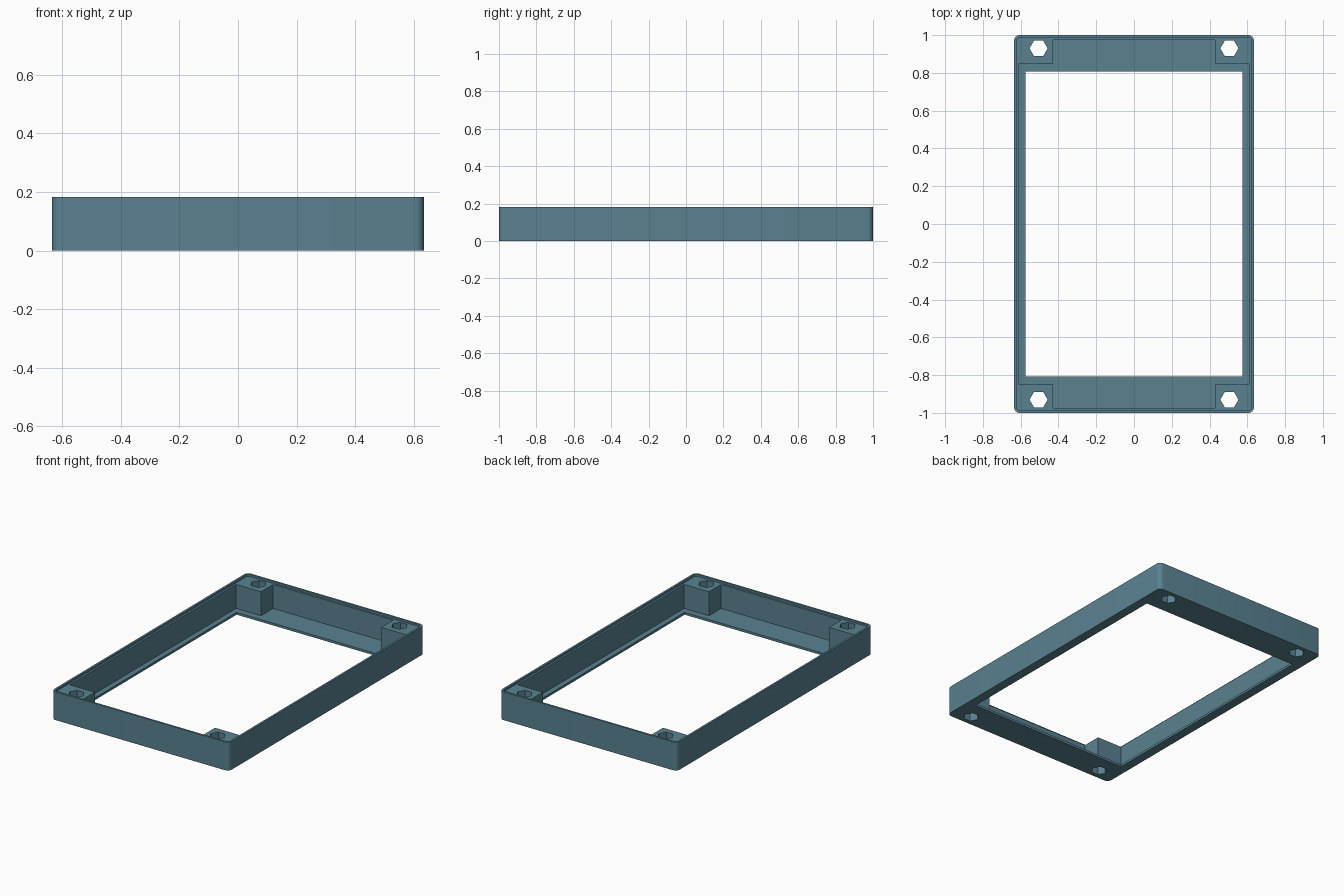
import bpy, bmesh, math

default = bpy.data.objects.get("Cube")
if default:
    bpy.data.objects.remove(default, do_unlink=True)

HX, HY, HEIGHT = 0.635, 1.0, 0.183      # outer half sizes and height
LEDGE, FLOOR = 0.17, 0.015              # post top and floor top
EPS = 0.05                              # cutter overshoot

teal = bpy.data.materials.new("slate teal")
teal.use_nodes = True
colour = (0.1, 0.222, 0.279, 1)
teal.diffuse_color = colour
teal.node_tree.nodes["Principled BSDF"].inputs["Base Color"].default_value = colour


def prism(name, outline, z0, z1):
    """Extrude a counter-clockwise outline from z0 to z1."""
    bm = bmesh.new()
    face = bm.faces.new([bm.verts.new((x, y, z0)) for x, y in outline])
    out = bmesh.ops.extrude_face_region(bm, geom=[face])
    top = [v for v in out["geom"] if isinstance(v, bmesh.types.BMVert)]
    bmesh.ops.translate(bm, verts=top, vec=(0, 0, z1 - z0))
    bmesh.ops.recalc_face_normals(bm, faces=bm.faces)
    mesh = bpy.data.meshes.new(name)
    bm.to_mesh(mesh)
    bm.free()
    mesh.materials.append(teal)
    obj = bpy.data.objects.new(name, mesh)
    bpy.context.collection.objects.link(obj)
    return obj


def rounded(hx, hy, r, steps=6):
    """Rounded rectangle outline."""
    pts = []
    for q, (sx, sy) in enumerate([(1, 1), (-1, 1), (-1, -1), (1, -1)]):
        for i in range(steps + 1):
            a = (q + i / steps) * math.pi / 2
            pts.append((sx * (hx - r) + r * math.cos(a),
                        sy * (hy - r) + r * math.sin(a)))
    return pts


def rectangle(hx, hy):
    return [(hx, hy), (-hx, hy), (-hx, -hy), (hx, -hy)]


def notched(hx, hy, px, py):
    """Rectangle with its corners left out, where the posts stand."""
    return [(hx, -py), (hx, py), (px, py), (px, hy), (-px, hy), (-px, py),
            (-hx, py), (-hx, -py), (-px, -py), (-px, -hy), (px, -hy), (px, -py)]


def hexagon(cx, cy, r):
    return [(cx + r * math.cos(i * math.pi / 3), cy + r * math.sin(i * math.pi / 3))
            for i in range(6)]


# Solid block with rounded vertical corners
frame = prism("bezel_frame", rounded(HX, HY, 0.03), 0, HEIGHT)

# Shallow lip, main pocket, window and screw holes
cutters = [
    prism("lip_cutter", rounded(0.622, 0.987, 0.017), LEDGE, HEIGHT + EPS),
    prism("pocket_cutter", notched(0.609, 0.974, 0.43, 0.85), FLOOR, HEIGHT + EPS),
    prism("window_cutter", rectangle(0.575, 0.807), -EPS, HEIGHT + EPS / 2),
]
for sx in (-1, 1):
    for sy in (-1, 1):
        cutters.append(prism("screw_hole_cutter", hexagon(sx * 0.505, sy * 0.93, 0.048),
                             -EPS, HEIGHT + EPS))

for cutter in cutters:
    cutter.hide_render = True
    mod = frame.modifiers.new(cutter.name, "BOOLEAN")
    mod.operation = "DIFFERENCE"
    mod.solver = "EXACT"
    mod.object = cutter

# Bake the cuts and drop the cutters
bpy.context.view_layer.update()
depsgraph = bpy.context.evaluated_depsgraph_get()
result = bpy.data.meshes.new_from_object(frame.evaluated_get(depsgraph))
frame.modifiers.clear()
frame.data = result
for cutter in cutters:
    bpy.data.objects.remove(cutter, do_unlink=True)

# Smooth rounded corners, sharp edges elsewhere
bpy.ops.object.select_all(action="DESELECT")
frame.select_set(True)
bpy.context.view_layer.objects.active = frame
bpy.ops.object.shade_smooth_by_angle(angle=math.radians(30))
